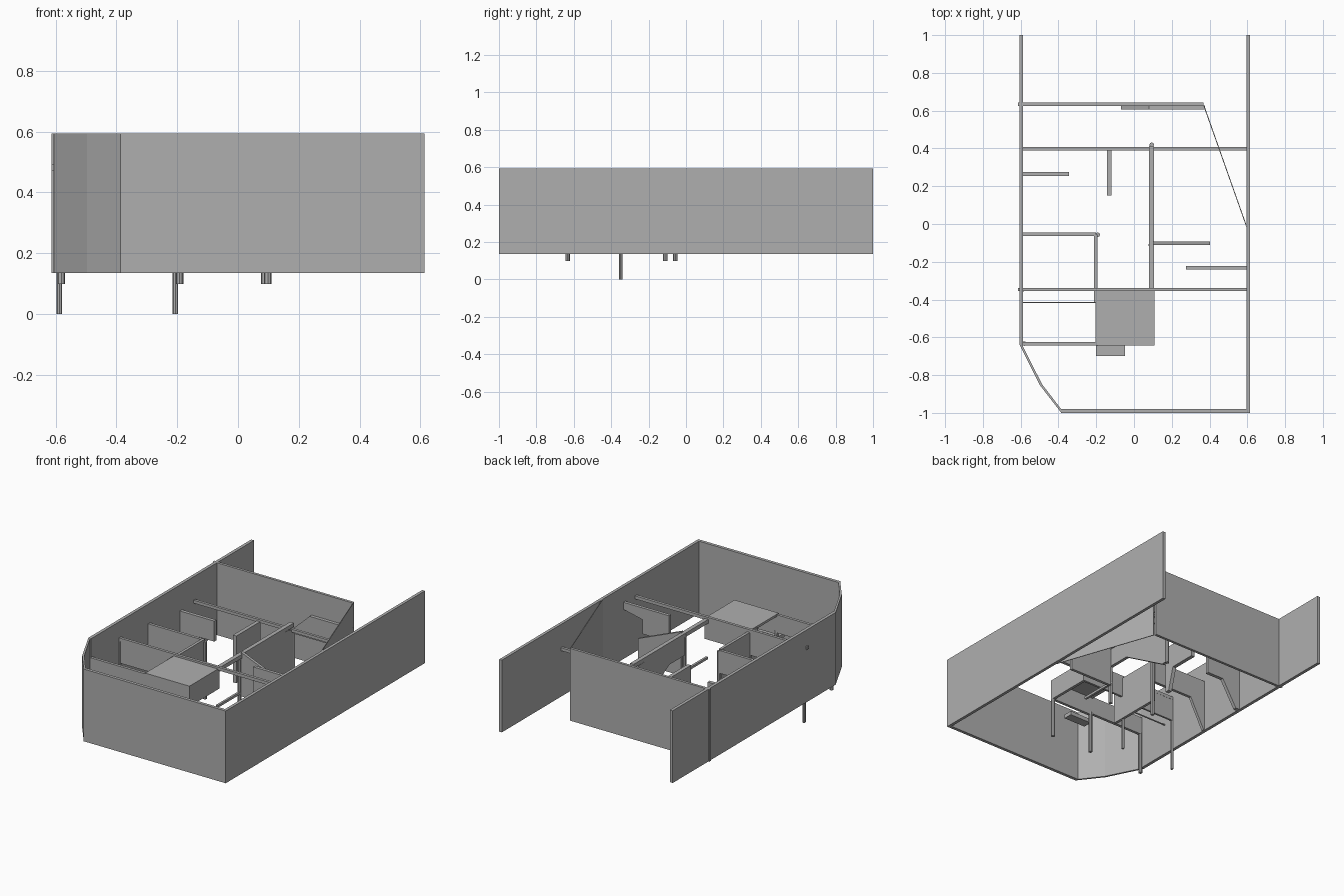
import bpy, bmesh
from mathutils import Vector

# dark grey used for every part
grey = bpy.data.materials.new("dark_grey")
grey.diffuse_color = (0.43, 0.43, 0.43, 1)


def prism(name, pts, push):
    """Extrude a flat 3D outline along a vector."""
    bm = bmesh.new()
    push = Vector(push)
    a = [bm.verts.new(p) for p in pts]
    b = [bm.verts.new(Vector(p) + push) for p in pts]
    bm.faces.new(a)
    bm.faces.new(b[::-1])
    n = len(pts)
    for i in range(n):
        j = (i + 1) % n
        bm.faces.new((a[j], a[i], b[i], b[j]))
    bmesh.ops.recalc_face_normals(bm, faces=bm.faces)
    me = bpy.data.meshes.new(name)
    bm.to_mesh(me)
    bm.free()
    me.materials.append(grey)
    ob = bpy.data.objects.new(name, me)
    bpy.context.collection.objects.link(ob)
    return ob


def box(name, x0, x1, y0, y1, z0, z1):
    return prism(name, [(x0, y0, z0), (x1, y0, z0), (x1, y1, z0), (x0, y1, z0)], (0, 0, z1 - z0))


def wall_x(name, y, pts, t=0.018):
    """Wall running along x, profile given as (x, z)."""
    return prism(name, [(x, y - t / 2, z) for x, z in pts], (0, t, 0))


def wall_y(name, x, pts, t=0.02):
    """Wall running along y, profile given as (y, z)."""
    return prism(name, [(x - t / 2, y, z) for y, z in pts], (t, 0, 0))


# outer shell
B, T = 0.135, 0.594
box("right_outer_wall", 0.595, 0.614, -1, 1, B, T)
box("left_outer_wall", -0.607, -0.587, -0.64, 1, B, T)
box("front_outer_wall", -0.386, 0.597, -1, -0.98, B, T)
prism("angled_outer_wall",
      [(-0.605, -0.64, B), (-0.497, -0.855, B), (-0.386, -0.998, B),
       (-0.382, -0.985, B), (-0.487, -0.848, B), (-0.592, -0.64, B)], (0, 0, T - B))
box("back_outer_wall", -0.614, 0.367, 0.626, 0.643, B, T)
prism("slanted_back_panel", [(0.373, 0.625, B), (0.6, -0.018, B),
                             (0.596, -0.02, B), (0.368, 0.625, B)], (0, 0, T - B))

# ceiling beams
box("front_cross_beam", -0.614, 0.597, -0.356, -0.338, 0.472, 0.492)
box("back_cross_beam", -0.597, 0.597, 0.39, 0.407, 0.428, 0.447)
box("lengthwise_beam", 0.08, 0.106, -0.34, 0.41, 0.455, 0.48)
box("low_rail", 0.084, 0.098, -0.34, -0.1, 0.225, 0.24)
box("thin_side_rail", -0.597, -0.2, -0.418, -0.412, 0.33, 0.336)

# central raised room, open underneath
box("room_roof", -0.203, 0.108, -0.642, -0.338, 0.465, 0.48)
box("room_front_wall", -0.203, 0.108, -0.642, -0.624, 0.35, 0.465)
box("room_right_wall", 0.09, 0.108, -0.624, -0.338, 0.35, 0.465)
box("room_back_wall", -0.203, 0.09, -0.352, -0.338, 0.35, 0.465)
box("front_ledge", -0.202, -0.048, -0.7, -0.642, 0.305, 0.33)

# partitions on the left
wall_x("partition_left_front", -0.633, [(-0.597, 0.36), (-0.2, 0.36), (-0.2, 0.475), (-0.597, 0.475)])
wall_x("partition_left_second", -0.345, [(-0.597, 0.33), (-0.2, 0.33), (-0.2, 0.475), (-0.597, 0.475)], 0.012)
wall_x("partition_left_middle", -0.055, [(-0.597, B), (-0.58, B), (-0.48, 0.325),
                                         (-0.2, 0.325), (-0.2, 0.47), (-0.597, 0.47)])
wall_x("partition_left_back", 0.265, [(-0.597, B), (-0.56, B), (-0.46, 0.3),
                                      (-0.345, 0.3), (-0.345, 0.43), (-0.597, 0.43)], 0.022)
wall_y("partition_corridor", -0.202, [(-0.415, 0.2), (-0.055, 0.2), (-0.055, 0.475), (-0.415, 0.475)], 0.018)
wall_y("partition_back_short", -0.13, [(0.152, B), (0.18, B), (0.22, 0.28),
                                       (0.392, 0.28), (0.392, 0.435), (0.152, 0.435)], 0.024)

# partitions on the right
wall_y("partition_lengthwise", 0.092, [(-0.1, 0.34), (0.05, 0.34), (0.38, B + 0.01), (0.42, B + 0.01),
                                       (0.42, 0.43), (0.36, 0.45), (-0.1, 0.475)], 0.02)
wall_x("partition_right_sloped", -0.102, [(0.1, 0.21), (0.403, 0.21), (0.403, 0.365), (0.1, 0.49)])
wall_x("partition_right_front", -0.232, [(0.275, 0.33), (0.46, 0.33), (0.46, 0.42),
                                         (0.597, 0.45), (0.597, 0.495), (0.275, 0.495)], 0.02)
wall_x("back_counter", 0.616, [(-0.07, 0.3), (0.375, 0.3), (0.375, 0.44), (0.08, 0.44)], 0.022)

# posts standing below the partitions: x, y, bottom, top
posts = [(-0.587, -0.349, 0.0, 0.475), (-0.206, -0.349, 0.0, 0.475),
         (-0.581, -0.633, 0.098, 0.37), (-0.192, -0.633, 0.098, 0.37),
         (0.098, -0.633, 0.098, 0.36), (-0.192, -0.057, 0.098, 0.46),
         (0.088, -0.111, 0.098, 0.47), (0.094, 0.42, 0.14, 0.44)]
for i, (x, y, z0, z1) in enumerate(posts):
    r = 0.009 if z0 == 0 else 0.012
    bpy.ops.mesh.primitive_cylinder_add(vertices=8, radius=r, depth=z1 - z0, location=(x, y, (z0 + z1) / 2))
    bpy.context.object.name = f"post_{i + 1}"
    bpy.context.object.data.materials.append(grey)
